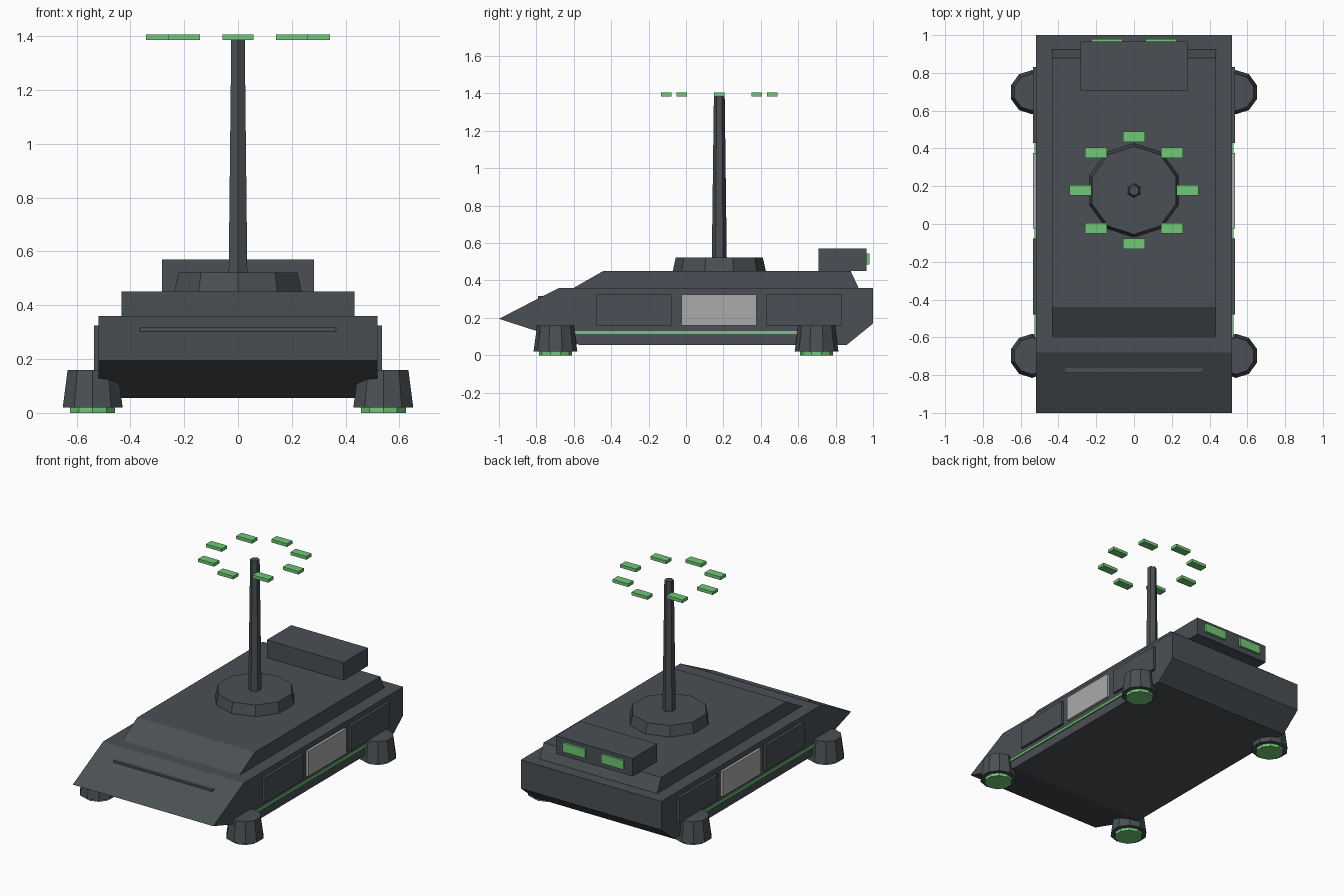
import bpy, bmesh, math
from mathutils import Matrix

if "Cube" in bpy.data.objects:
    bpy.data.objects.remove(bpy.data.objects["Cube"])


def material(name, rgb):
    m = bpy.data.materials.new(name)
    m.diffuse_color = (*rgb, 1)
    m.use_nodes = True
    m.node_tree.nodes["Principled BSDF"].inputs["Base Color"].default_value = m.diffuse_color
    return m


SLATE = material("slate", (0.069, 0.080, 0.089))
GREEN = material("glow_green", (0.162, 0.578, 0.181))
GREY = material("pale_grey", (0.40, 0.40, 0.40))


def finish(name, bm, mat):
    bmesh.ops.recalc_face_normals(bm, faces=bm.faces)
    me = bpy.data.meshes.new(name)
    bm.to_mesh(me)
    bm.free()
    me.materials.append(mat)
    ob = bpy.data.objects.new(name, me)
    bpy.context.collection.objects.link(ob)
    return ob


def box(name, x, y, z, mat):
    """Box from (min, max) pairs."""
    bm = bmesh.new()
    bmesh.ops.create_cube(bm, size=1)
    for v in bm.verts:
        v.co = [r[0] if c < 0 else r[1] for c, r in zip(v.co, (x, y, z))]
    return finish(name, bm, mat)


def extrude_profile(name, profile, half_width, mat):
    """Side profile of (y, z) points swept across the width."""
    bm = bmesh.new()
    face = bm.faces.new([bm.verts.new((-half_width, y, z)) for y, z in profile])
    ext = bmesh.ops.extrude_face_region(bm, geom=[face])["geom"]
    bmesh.ops.translate(bm, vec=(2 * half_width, 0, 0),
                        verts=[v for v in ext if isinstance(v, bmesh.types.BMVert)])
    return finish(name, bm, mat)


def frustum(name, sides, r1, r2, x, y, z1, z2, mat):
    """Tapered prism with a corner pointing along y."""
    bm = bmesh.new()
    bmesh.ops.create_cone(bm, cap_ends=True, segments=sides, radius1=r1, radius2=r2, depth=z2 - z1)
    # Put the first corner on the y axis
    first = max(bm.verts, key=lambda v: v.co.y)
    turn = math.pi / 2 - math.atan2(first.co.y, first.co.x)
    bmesh.ops.transform(bm, verts=bm.verts,
                        matrix=Matrix.Translation((x, y, (z1 + z2) / 2)) @ Matrix.Rotation(turn, 4, 'Z'))
    return finish(name, bm, mat)


# Body
extrude_profile("hull", [(-1, 0.195), (-0.68, 0.36), (1, 0.36), (1, 0.17),
                         (0.86, 0.056), (-0.57, 0.056)], 0.518, SLATE)
extrude_profile("upper_deck", [(-0.61, 0.355), (-0.44, 0.452), (0.88, 0.452), (0.925, 0.355)],
                0.433, SLATE)
box("front_slot", (-0.365, 0.365), (-0.79, -0.75), (0.29, 0.317), SLATE)

# Rear box with two lamps
box("rear_box", (-0.283, 0.283), (0.708, 0.965), (0.45, 0.57), SLATE)
for s in (-1, 1):
    cx = 0.142 * s
    box("rear_lamp", (cx - 0.082, cx + 0.082), (0.96, 0.98), (0.485, 0.545), GREEN)

# Mast and its floating ring of bars
MY = 0.178
frustum("mast_base", 10, 0.25, 0.233, 0, MY, 0.445, 0.522, SLATE)
frustum("mast", 6, 0.040, 0.029, 0, MY, 0.515, 1.385, SLATE)
for i in range(8):
    a = i * math.pi / 4
    cx, cy = 0.283 * math.cos(a), MY + 0.283 * math.sin(a)
    box("ring_bar", (cx - 0.058, cx + 0.058), (cy - 0.028, cy + 0.028), (1.385, 1.406), GREEN)

# Side panels, glowing strips and hover pods
for s in (-1, 1):
    for name, y0, mat in (("front_panel", -0.48, SLATE), ("middle_panel", -0.025, GREY),
                          ("rear_panel", 0.43, SLATE)):
        box(name, sorted((s * 0.51, s * 0.536)), (y0, y0 + 0.402), (0.158, 0.325), mat)
    box("side_strip", sorted((s * 0.51, s * 0.526)), (-0.62, 0.62), (0.114, 0.131), GREEN)
    for y in (-0.698, 0.698):
        frustum("hover_pod", 10, 0.117, 0.098, s * 0.54, y, 0.02, 0.16, SLATE)
        frustum("pod_pad", 10, 0.088, 0.088, s * 0.54, y, 0, 0.025, GREEN)
